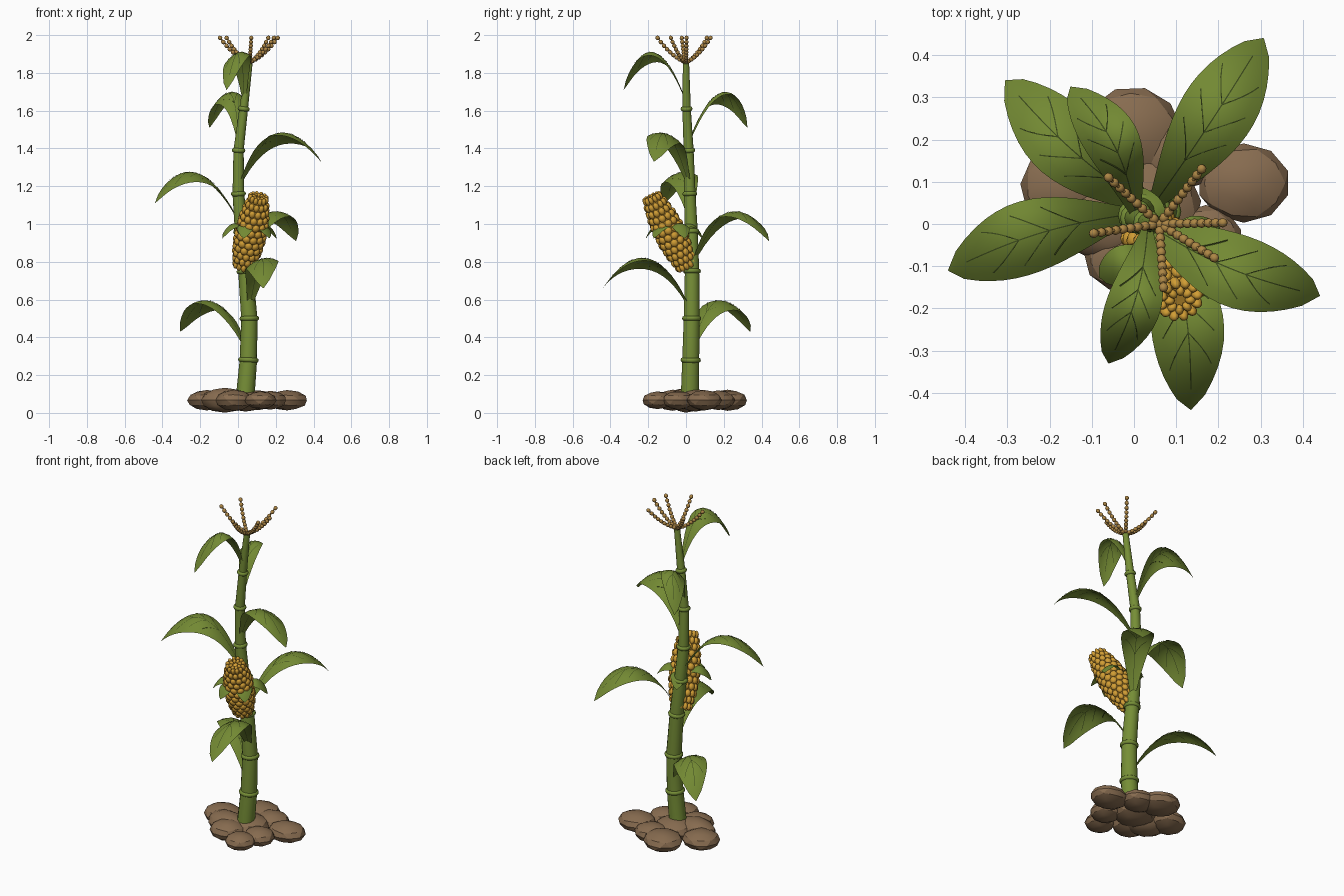
import bpy, bmesh, math
from mathutils import Vector, Matrix

cube = bpy.data.objects.get("Cube")
if cube:
    bpy.data.objects.remove(cube, do_unlink=True)


def material(name, rgb):
    m = bpy.data.materials.new(name)
    m.use_nodes = True
    m.diffuse_color = (*rgb, 1)
    m.node_tree.nodes["Principled BSDF"].inputs["Base Color"].default_value = (*rgb, 1)
    return m


STALK = material("stalk green", (0.18, 0.27, 0.037))
LEAF = material("leaf green", (0.17, 0.25, 0.033))
VEIN = material("dark vein green", (0.045, 0.07, 0.012))
KERNEL = material("kernel yellow", (0.64, 0.34, 0.035))
TASSEL = material("tassel tan", (0.42, 0.24, 0.06))
SOIL = material("soil brown", (0.245, 0.15, 0.08))


def finish(bm, name, mats, smooth):
    me = bpy.data.meshes.new(name)
    bm.normal_update()
    bm.to_mesh(me)
    bm.free()
    for m in mats:
        me.materials.append(m)
    ob = bpy.data.objects.new(name, me)
    bpy.context.collection.objects.link(ob)
    bpy.ops.object.select_all(action='DESELECT')
    ob.select_set(True)
    bpy.context.view_layer.objects.active = ob
    bpy.ops.object.shade_smooth_by_angle(angle=math.radians(smooth))


def frame(centre, axis):
    """Matrix at centre whose z follows axis, without twist about it."""
    turn = Vector((0, 0, 1)).rotation_difference(Vector(axis))
    return Matrix.Translation(centre) @ turn.to_matrix().to_4x4()


def loft(bm, sections, sides):
    """Capped tube through (centre, axis, radius) sections."""
    rings = []
    for c, axis, r in sections:
        m = frame(c, axis)
        rings.append([bm.verts.new(m @ Vector((r * math.cos(a), r * math.sin(a), 0)))
                      for a in (math.tau * k / sides for k in range(sides))])
    for lo, hi in zip(rings, rings[1:]):
        for k in range(sides):
            j = (k + 1) % sides
            bm.faces.new((lo[k], lo[j], hi[j], hi[k]))
    bm.faces.new(rings[0][::-1])
    bm.faces.new(rings[-1])


def blob(bm, matrix, size):
    bmesh.ops.create_uvsphere(bm, u_segments=8, v_segments=6, radius=1,
                              matrix=matrix @ Matrix.Diagonal((*size, 1)))


# Stalk: gently bent centre line, height, x, y, radius
PATH = [(0.05, .035, .02, .05), (0.28, .055, .025, .046), (0.5, .06, .03, .043),
        (0.75, .04, .032, .039), (0.96, .018, .028, .035), (1.16, .002, .02, .031),
        (1.39, .003, .014, .027), (1.61, .03, .003, .023), (1.85, .06, 0, .017)]


def stalk_at(z):
    for a, b in zip(PATH, PATH[1:]):
        if z <= b[0]:
            break
    f = (z - a[0]) / (b[0] - a[0])
    x, y, r = (a[i] + (b[i] - a[i]) * f for i in (1, 2, 3))
    return Vector((x, y, z)), r


def stalk_axis(z):
    return stalk_at(z + 0.03)[0] - stalk_at(z - 0.03)[0]


bm = bmesh.new()
loft(bm, [(Vector((x, y, z)), stalk_axis(z), r) for z, x, y, r in PATH], 14)
finish(bm, "stalk", [STALK], 50)

# Raised joints around the stalk
NODES = [p[0] for p in PATH[1:-1]]
bm = bmesh.new()
for z in NODES:
    c, r = stalk_at(z)
    ax = stalk_axis(z).normalized()
    loft(bm, [(c + ax * h, ax, r + d) for h, d in
              ((-.012, 0), (-.008, .006), (0, .009), (.008, .006), (.012, 0))], 14)
finish(bm, "stalk_joints", [STALK], 60)


# Leaves: arching blades, drooping and slightly rolled, with fine veins
def leaf(name, base, tip, half_width, bow, rise, fall, droop, veins=True):
    along = Vector((tip[0] - base.x, tip[1] - base.y, 0))
    side = Vector((along.y, -along.x, 0)).normalized()

    def point(t, v):
        w = 0.008 + half_width * max(0, math.sin(math.pi * t ** 1.3)) ** 0.8
        if t > 0.98:
            w = 0.001
        across = v * w / half_width
        lift = 0.8 * bow * across - droop * across ** 2
        return (base + along * t + side * (v * w + bow * math.sin(math.pi * t))
                + Vector((0, 0, rise * t - fall * t * t + lift)))

    bm = bmesh.new()

    def sheet(pts):
        rows = [[bm.verts.new(p) for p in row] for row in pts]
        return [bm.faces.new((a[k], b[k], b[k + 1], a[k + 1]))
                for a, b in zip(rows, rows[1:]) for k in range(len(a) - 1)]

    nu, nv = 16, 6
    sheet([[point(i / nu, 2 * j / nv - 1) for j in range(nv + 1)] for i in range(nu + 1)])
    if veins:
        lines = [((0.04, 0), (0.9, 0))]
        lines += [((t, 0), (t + 0.17, s * 0.72)) for t in (.3, .46, .62) for s in (-1, 1)]
        for (t0, v0), (t1, v1) in lines:
            steps = 16 if v1 == 0 else 6
            mid = [point(t0 + (t1 - t0) * i / steps, v0 + (v1 - v0) * i / steps)
                   for i in range(steps + 1)]
            flat = (mid[-1] - mid[0]).cross(Vector((0, 0, 1))).normalized() * 0.0014
            for lift in (Vector((0, 0, .002)), Vector((0, 0, -.002))):
                for f in sheet([[p - flat + lift, p + flat + lift] for p in mid]):
                    f.material_index = 1
    finish(bm, name, [LEAF, VEIN], 60)


# Tip x, tip y, sideways bow and fall, one leaf per joint from the bottom up
TIPS = [(-.305, .34, -.02, .88), (.135, -.44, -.025, .87), (.307, .44, .005, .87),
        (-.44, -.11, .022, .88), (.44, -.17, .025, .86), (-.15, .325, .03, .91),
        (-.06, -.33, -.02, .93)]
for n, (z, (x, y, bow, fall)) in enumerate(zip(NODES, TIPS)):
    base = stalk_at(z + 0.03)[0]
    length = math.hypot(x - base.x, y - base.y)
    leaf(f"leaf_{n + 1}", base, (x, y), 0.165 * length, bow, 1.0, fall, 0.027)

# Cob: tapered core covered in staggered kernels
FOOT, TOP = Vector((.032, 0, .785)), Vector((.107, -.177, 1.135))
AXIS = TOP - FOOT


def cob_radius(t):
    return 0.075 * math.sin(math.pi * (.2 + .63 * t)) ** 0.8


bm = bmesh.new()
loft(bm, [(FOOT + AXIS * t, AXIS, cob_radius(t)) for t in (i / 8 for i in range(9))], 13)
finish(bm, "cob_core", [KERNEL], 50)

bm = bmesh.new()
ROWS, AROUND = 12, 12
for i in range(ROWS):
    t = i / (ROWS - 1)
    m, r = frame(FOOT + AXIS * t, AXIS), cob_radius(t)
    for k in range(AROUND):
        spin = Matrix.Rotation(math.tau * (k + i % 2 / 2) / AROUND, 4, 'Z')
        blob(bm, m @ spin @ Matrix.Translation((r, 0, 0)),
             (.014, r * math.pi / AROUND * 1.08, AXIS.length / ROWS * 0.62))
for k in range(8):
    spin = Matrix.Rotation(math.tau * k / 8, 4, 'Z')
    blob(bm, frame(TOP, AXIS) @ spin @ Matrix.Translation((.025, 0, .008)), (.013, .01, .012))
finish(bm, "cob_kernels", [KERNEL], 60)

# Husk leaves curling out from the lower middle of the cob
heart = FOOT + AXIS * 0.34
for k, degrees in enumerate((20, -45, -100, 205, 110)):
    a = math.radians(degrees)
    tip = (heart.x + .155 * math.cos(a), heart.y + .155 * math.sin(a))
    leaf(f"husk_leaf_{k + 1}", heart, tip, 0.04, 0, .38, .36, .015, veins=False)

# Tassel: beaded branches spreading from the stalk top
bm = bmesh.new()
crown = Vector((.06, 0, 1.855))
for x, y in ((-.06, .11), (.16, .13), (.21, .003), (.19, -.08), (.07, -.15), (-.095, -.022)):
    out = Vector((x - crown.x, y - crown.y, 0))

    def branch(t):
        return crown + out * t + Vector((0, 0, .055 * t + .075 * t * t))
    for i in range(10):
        t = i / 9
        blob(bm, frame(branch(t), branch(t + .1) - branch(t)), (.0115, .0115, .0125))
    loft(bm, [(branch(t), branch(t + .1) - branch(t), .004) for t in (0, .5, 1)], 6)
finish(bm, "tassel", [TASSEL], 60)

# Soil clods: flattened rounded lumps around the foot of the stalk
CLODS = [(.0, .22, .115, .105, .056), (.26, .097, .11, .094, .054), (-.165, .09, .105, .098, .054),
         (-.07, 0, .13, .09, .066), (.17, -.04, .088, .085, .05), (.12, -.15, .085, .082, .047),
         (.04, .05, .12, .11, .06), (.11, .17, .1, .09, .052), (-.02, -.07, .1, .09, .056)]
bm = bmesh.new()
for n, (x, y, sx, sy, sz) in enumerate(CLODS):
    turn = Matrix.Rotation(0.25 * (n % 3 - 1), 4, 'Z')
    bmesh.ops.create_icosphere(bm, subdivisions=2, radius=1, matrix=Matrix.Translation(
        (x, y, 0.067)) @ turn @ Matrix.Diagonal((sx, sy, sz, 1)))
finish(bm, "soil_clods", [SOIL], 25)
